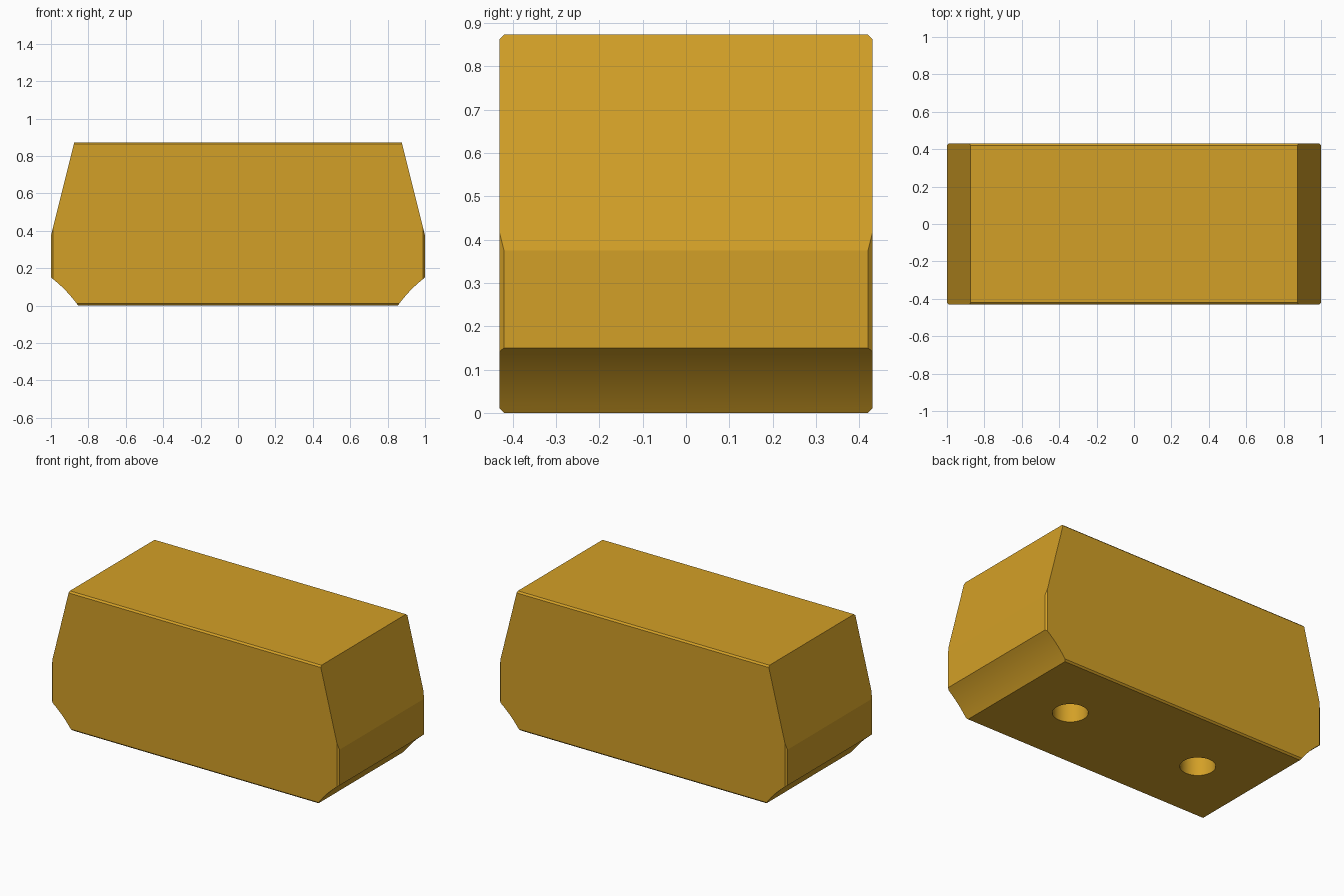
import bpy, bmesh, math
from mathutils import Vector

if "Cube" in bpy.data.objects:
    bpy.data.objects.remove(bpy.data.objects["Cube"])

W, D, H, C = 1.0, 0.43, 0.873, 0.01   # half width, half depth, height, chamfer

# Right half of the front profile: hollowed lower corner, short side, sloped upper side
p0, p1 = Vector((0.855, 0.0)), Vector((W, 0.15))
inward = Vector((-1, 1)).normalized()
right = []
for i in range(9):
    t = i / 8
    right.append(p0.lerp(p1, t) + inward * 0.008 * 4 * t * (1 - t))
right += [Vector((W, 0.375)), Vector((0.875, H))]
profile = [(p.x, p.y) for p in right] + [(-p.x, p.y) for p in reversed(right)]

# Extrude the profile through the depth
bm = bmesh.new()
face = bm.faces.new([bm.verts.new((x, -D, z)) for x, z in profile])
ext = bmesh.ops.extrude_face_region(bm, geom=[face])
bmesh.ops.translate(bm, vec=(0, 2 * D, 0),
                    verts=[g for g in ext["geom"] if isinstance(g, bmesh.types.BMVert)])

# Chamfer the front and back outer edges by slicing
for sy in (-1, 1):
    for co, n in (((W - C, sy * D, 0), (1, sy, 0)),
                  ((-W + C, sy * D, 0), (-1, sy, 0)),
                  ((0, sy * D, H - C), (0, sy, 1)),
                  ((0, sy * D, C), (0, sy, -1))):
        cut = bmesh.ops.bisect_plane(bm, geom=bm.verts[:] + bm.edges[:] + bm.faces[:],
                                     dist=1e-6, plane_co=co, plane_no=n, clear_outer=True)
        rim = [e for e in cut["geom_cut"] if isinstance(e, bmesh.types.BMEdge)]
        bmesh.ops.holes_fill(bm, edges=[e for e in rim if e.is_boundary], sides=0)
bmesh.ops.recalc_face_normals(bm, faces=bm.faces)
mesh = bpy.data.meshes.new("block_body")
bm.to_mesh(mesh)
bm.free()
block = bpy.data.objects.new("block_body", mesh)
bpy.context.collection.objects.link(block)

# Two mounting holes in the underside
for s in (-1, 1):
    bpy.ops.mesh.primitive_cylinder_add(vertices=48, radius=0.1, depth=0.8, location=(s * 0.464, 0, 0))
    cutter = bpy.context.object
    cutter.name = "hole_cutter"
    cutter.hide_render = True
    mod = block.modifiers.new("mounting_hole", 'BOOLEAN')
    mod.operation, mod.solver, mod.object = 'DIFFERENCE', 'EXACT', cutter
    bpy.ops.object.select_all(action='DESELECT')
    block.select_set(True)
    bpy.context.view_layer.objects.active = block
    bpy.ops.object.modifier_apply(modifier=mod.name)
    bpy.data.objects.remove(cutter)

# Smooth only the hole walls and hollowed corners
bpy.ops.object.shade_smooth_by_angle(angle=math.radians(10))

mat = bpy.data.materials.new("golden_yellow")
mat.diffuse_color = (0.65, 0.35, 0.02, 1)
mat.use_nodes = True
mat.node_tree.nodes["Principled BSDF"].inputs["Base Color"].default_value = mat.diffuse_color
block.data.materials.clear()
block.data.materials.append(mat)
